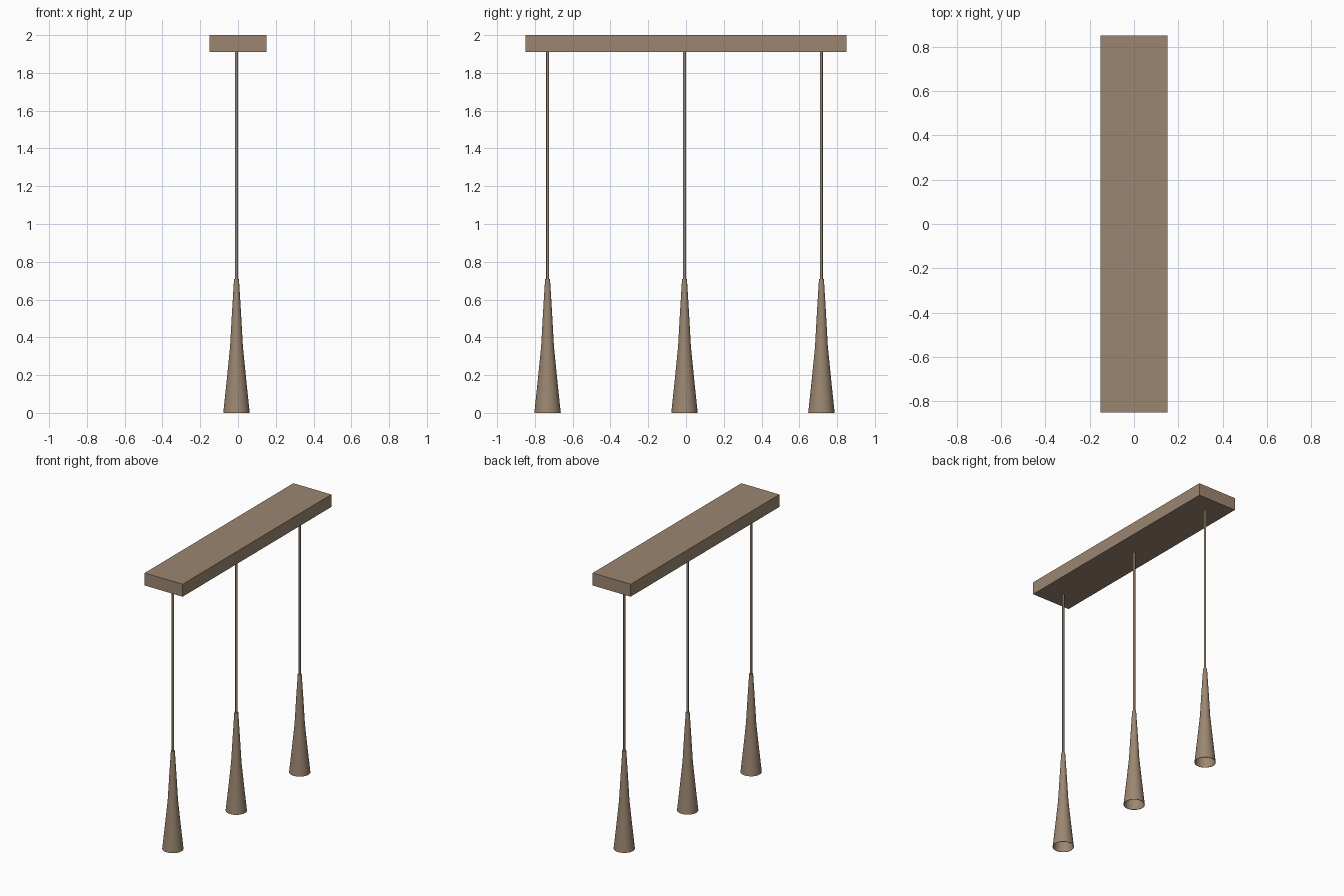
import bpy, bmesh, math

if "Cube" in bpy.data.objects:
    bpy.data.objects.remove(bpy.data.objects["Cube"])

bronze = bpy.data.materials.new("warm_bronze")
bronze.diffuse_color = (0.33, 0.24, 0.165, 1)
bronze.use_nodes = True
bronze.node_tree.nodes["Principled BSDF"].inputs["Base Color"].default_value = bronze.diffuse_color


def finish(name, bm, smooth=True):
    """Turn a bmesh into a named, coloured object."""
    bmesh.ops.recalc_face_normals(bm, faces=bm.faces)
    mesh = bpy.data.meshes.new(name)
    bm.to_mesh(mesh)
    bm.free()
    mesh.materials.append(bronze)
    obj = bpy.data.objects.new(name, mesh)
    bpy.context.collection.objects.link(obj)
    if smooth:
        bpy.context.view_layer.objects.active = obj
        obj.select_set(True)
        bpy.ops.object.shade_smooth_by_angle(angle=math.radians(35))
        obj.select_set(False)
    return obj


def lathe(name, profile, x, y, sides):
    """Revolve (radius, height) points around a vertical axis."""
    bm = bmesh.new()
    verts = [bm.verts.new((r, 0, z)) for r, z in profile]
    edges = [bm.edges.new(pair) for pair in zip(verts, verts[1:])]
    bmesh.ops.spin(bm, geom=verts + edges, axis=(0, 0, 1), cent=(0, 0, 0),
                   angle=math.tau, steps=sides)
    bmesh.ops.remove_doubles(bm, verts=bm.verts, dist=1e-5)
    obj = finish(name, bm)
    obj.location = (x, y, 0)
    return obj


# Ceiling plate
bm = bmesh.new()
bmesh.ops.create_cube(bm, size=1)
bmesh.ops.scale(bm, vec=(0.304, 1.70, 0.09), verts=bm.verts)
bmesh.ops.translate(bm, vec=(0, 0, 1.955), verts=bm.verts)
finish("ceiling_plate", bm, smooth=False)

# Flared hollow shade: outer wall down to the rim, inner wall back up
shade = [(0, 0.71), (0.013, 0.71), (0.024, 0.53), (0.034, 0.35), (0.051, 0.18),
         (0.070, 0), (0.067, 0), (0.048, 0.18), (0.031, 0.35), (0.021, 0.53),
         (0.010, 0.705), (0, 0.705)]
cord = [(0, 0.70), (0.0075, 0.70), (0.0075, 1.915), (0, 1.915)]

# Three pendants in a row
for i, y in enumerate((-0.733, -0.008, 0.717), 1):
    lathe(f"lamp_shade_{i}", shade, -0.008, y, 32)
    lathe(f"cord_{i}", cord, -0.008, y, 12)
